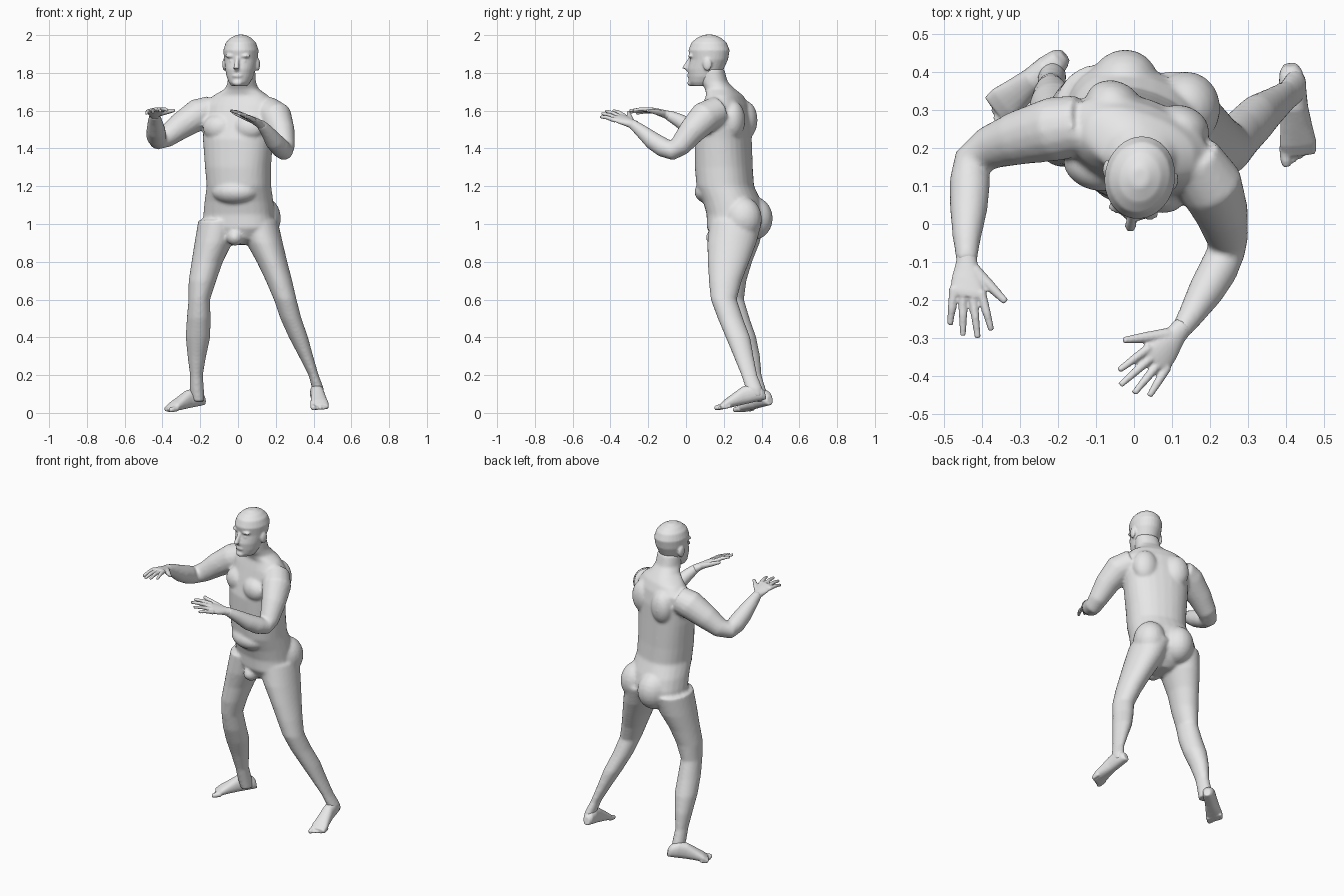
import bpy, bmesh
from math import sin, cos, pi, radians, copysign
from mathutils import Vector, Matrix

cube = bpy.data.objects.get("Cube")
if cube:
    bpy.data.objects.remove(cube)

UP = Vector((0, 0, 1))

skin = bpy.data.materials.new("grey_skin")
skin.use_nodes = True
skin.diffuse_color = (0.8, 0.8, 0.8, 1)
skin.node_tree.nodes["Principled BSDF"].inputs["Base Color"].default_value = skin.diffuse_color


def loft(bm, rings, sides=20, power=2.0):
    """Skin a list of (centre, half-axis u, half-axis v) cross-sections."""
    def soft(value):
        return copysign(abs(value) ** (2 / power), value)
    loops = []
    for centre, u, v in rings:
        angles = [2 * pi * i / sides for i in range(sides)]
        loops.append([bm.verts.new(centre + u * soft(cos(a)) + v * soft(sin(a))) for a in angles])
    for low, high in zip(loops, loops[1:]):
        for i in range(sides):
            j = (i + 1) % sides
            bm.faces.new((low[i], low[j], high[j], high[i]))
    bm.faces.new(loops[0][::-1])
    bm.faces.new(loops[-1])


def stack(bm, rows, yaw=0.0, power=2.0):
    """Level cross-sections: x, y, z, half width, half depth."""
    turn = Matrix.Rotation(yaw, 3, 'Z')
    loft(bm, [(Vector((x, y, z)), turn @ Vector((a, 0, 0)), turn @ Vector((0, b, 0)))
              for x, y, z, a, b in rows], 28, power)


def tube(bm, rows, sides=16):
    """Round limb through points x, y, z, radius."""
    points = [Vector(r[:3]) for r in rows]
    rings = []
    for i, row in enumerate(rows):
        along = (points[min(i + 1, len(rows) - 1)] - points[max(i - 1, 0)]).normalized()
        u = along.cross(UP).normalized()
        rings.append((points[i], u * row[3], u.cross(along) * row[3]))
    loft(bm, rings, sides)


def blob(bm, place, size, frame=Matrix()):
    matrix = frame @ Matrix.Translation(place) @ Matrix.Diagonal((*size, 1))
    bmesh.ops.create_uvsphere(bm, u_segments=20, v_segments=12, radius=1, matrix=matrix)


def finish(bm, name, voxel, passes):
    """Fuse the overlapping volumes into one soft skin."""
    bmesh.ops.recalc_face_normals(bm, faces=bm.faces)
    mesh = bpy.data.meshes.new(name)
    bm.to_mesh(mesh)
    bm.free()
    mesh.materials.append(skin)
    obj = bpy.data.objects.new(name, mesh)
    bpy.context.scene.collection.objects.link(obj)
    fuse = obj.modifiers.new("fuse", 'REMESH')
    fuse.mode = 'VOXEL'
    fuse.voxel_size = voxel
    fuse.use_smooth_shade = True
    soften = obj.modifiers.new("soften", 'SMOOTH')
    soften.factor = 0.5
    soften.iterations = passes


# Torso, turned towards the right
body = bmesh.new()
twist = radians(-20)
stack(body, [
    (0, .25, .89, .05, .06), (0, .25, .92, .13, .1), (.005, .262, .98, .195, .14),
    (.005, .265, 1.05, .19, .145), (.005, .245, 1.12, .183, .145), (.005, .208, 1.2, .17, .145),
    (0, .2, 1.3, .175, .145), (0, .197, 1.45, .188, .14), (.01, .205, 1.55, .195, .125),
    (.01, .21, 1.63, .195, .105), (.015, .205, 1.68, .15, .085), (.02, .18, 1.715, .09, .075),
    (.02, .15, 1.75, .074, .07), (.02, .135, 1.82, .07, .065)], twist, 2.3)
trunk = Matrix.Translation((.005, .2, 0)) @ Matrix.Rotation(twist, 4, 'Z')
for side in (-1, 1):
    blob(body, (side * .085, .135, 1.03), (.095, .105, .115), trunk)     # buttock
    blob(body, (side * .085, -.085, 1.51), (.085, .06, .07), trunk)      # chest muscle
    blob(body, (side * .095, .09, 1.55), (.075, .06, .1), trunk)         # shoulder blade
blob(body, (0, -.06, 1.17), (.13, .095, .07), trunk)                     # belly
blob(body, (-.015, .16, .93), (.045, .055, .045))                        # groin

# Legs, from hip to ankle
stack(body, [
    (.1, .265, 1.02, .11, .14), (.14, .243, .9, .097, .13), (.18, .225, .8, .081, .11),
    (.217, .208, .7, .07, .087), (.25, .2, .6, .06, .069), (.28, .235, .5, .056, .067),
    (.32, .275, .4, .051, .065), (.36, .305, .3, .038, .053), (.4, .335, .2, .027, .043),
    (.423, .36, .13, .031, .045), (.425, .37, .09, .028, .04)])
stack(body, [
    (-.1, .28, 1.02, .11, .14), (-.13, .265, .9, .1, .125), (-.163, .25, .8, .083, .1),
    (-.188, .235, .7, .073, .085), (-.205, .235, .6, .057, .072), (-.208, .262, .5, .063, .075),
    (-.212, .3, .4, .065, .072), (-.218, .332, .3, .049, .06), (-.22, .355, .2, .034, .045),
    (-.217, .378, .12, .037, .046), (-.21, .39, .06, .032, .042)])

# Arms, from shoulder to wrist
tube(body, [
    (.15, .17, 1.6, .08), (.203, .1, 1.565, .085), (.23, .03, 1.49, .071),
    (.245, -.035, 1.41, .056), (.243, -.072, 1.387, .05), (.222, -.12, 1.405, .052),
    (.19, -.175, 1.44, .048), (.15, -.24, 1.495, .035), (.12, -.285, 1.53, .026)])
tube(body, [
    (-.14, .26, 1.6, .08), (-.21, .25, 1.58, .085), (-.31, .225, 1.515, .071),
    (-.38, .2, 1.462, .058), (-.425, .165, 1.445, .051), (-.432, .11, 1.465, .054),
    (-.435, .04, 1.5, .05), (-.44, -.04, 1.55, .037), (-.44, -.1, 1.58, .027)])
finish(body, "body", .009, 6)

# Head with face and ears
head = bmesh.new()
stack(head, [
    (0, -.045, 1.73, .04, .045), (0, -.037, 1.75, .056, .068), (0, -.025, 1.78, .07, .083),
    (0, -.016, 1.82, .079, .096), (0, .002, 1.87, .088, .101), (0, .002, 1.92, .093, .11),
    (0, .002, 1.96, .08, .094), (0, .002, 1.985, .055, .065), (0, .002, 2.002, .022, .026)])
tube(head, [(0, -.097, 1.88, .01), (0, -.114, 1.85, .012), (0, -.128, 1.823, .016),
            (0, -.115, 1.811, .014)])                                    # nose
blob(head, (0, -.1, 1.785), (.03, .015, .012))                           # mouth
blob(head, (0, -.093, 1.747), (.028, .022, .018))                        # chin
for side in (-1, 1):
    blob(head, (side * .035, -.087, 1.89), (.033, .016, .011))           # brow
    blob(head, (side * .032, -.083, 1.863), (.015, .014, .009))          # eye
    blob(head, (side * .089, .01, 1.845), (.012, .024, .035))            # ear
head.transform(Matrix.Translation((.015, .12, 0)) @ Matrix.Rotation(radians(-11), 4, 'Z'))
finish(head, "head", .006, 3)


# Hands: a flat palm, four fingers and a thumb
def hand(name, wrist, index, little, tips, thumb):
    wrist, index, little, thumb = map(Vector, (wrist, index, little, thumb))
    bm = bmesh.new()
    middle = (index + little) / 2
    along = (middle - wrist).normalized()
    across = (index - little).normalized()
    normal = across.cross(along).normalized()
    rings = []
    for t, half, thick in ((-.15, .027, .026), (.15, .029, .022), (.6, .042, .018),
                           (.95, .047, .014), (1.08, .04, .01)):
        rings.append((wrist.lerp(middle, t), across * half, normal * thick))
    loft(bm, rings)
    for i, tip in enumerate(tips):
        base = index.lerp(little, i / 3) - along * .012
        bend = base.lerp(Vector(tip), .55) + UP * .005
        tube(bm, [(*base, .013), (*bend, .011), (*tip, .008)], 10)
    root = wrist.lerp(index, .3) + across * .008
    tube(bm, [(*root, .018), (*root.lerp(thumb, .55), .014), (*thumb, .009)], 10)
    finish(bm, name, .0045, 2)


hand("left_hand", (.12, -.28, 1.527), (.032, -.335, 1.575), (.08, -.385, 1.553),
     [(-.04, -.385, 1.6), (-.036, -.424, 1.598), (0, -.446, 1.585), (.04, -.453, 1.567)],
     (-.028, -.306, 1.592))
hand("right_hand", (-.44, -.09, 1.575), (-.402, -.19, 1.608), (-.473, -.18, 1.6),
     [(-.375, -.28, 1.602), (-.411, -.3, 1.6), (-.45, -.294, 1.592), (-.484, -.265, 1.585)],
     (-.337, -.205, 1.602))


# Feet: a tapering sole and instep with five toes
def foot(name, heel, toe, side):
    heel, toe = Vector(heel), Vector(toe)
    bm = bmesh.new()
    along = (toe - heel).normalized()
    inner = along.cross(UP).normalized() * side
    rise = UP - along * along.z
    rings = []
    for t, half, high in ((0, .018, .025), (.06, .03, .038), (.2, .036, .05), (.4, .036, .048),
                          (.6, .042, .036), (.78, .049, .025), (.9, .045, .015)):
        rings.append((heel.lerp(toe, t) + rise * high, inner * half, rise * high))
    loft(bm, rings, 20, 2.3)
    for i in range(5):
        radius = .015 if i == 0 else .0115 - i * .0005
        shift = inner * (.036 - .0185 * i) + rise * radius
        base = heel.lerp(toe, .8 - .02 * i) + shift
        tip = heel.lerp(toe, 1 - .03 * i) + shift
        tube(bm, [(*base, radius), (*base.lerp(tip, .7), radius), (*tip, radius * .7)], 10)
    finish(bm, name, .005, 2)


foot("left_foot", (.41, .425, .072), (.437, .158, .01), 1)
foot("right_foot", (-.178, .447, .042), (-.383, .283, 0), -1)
